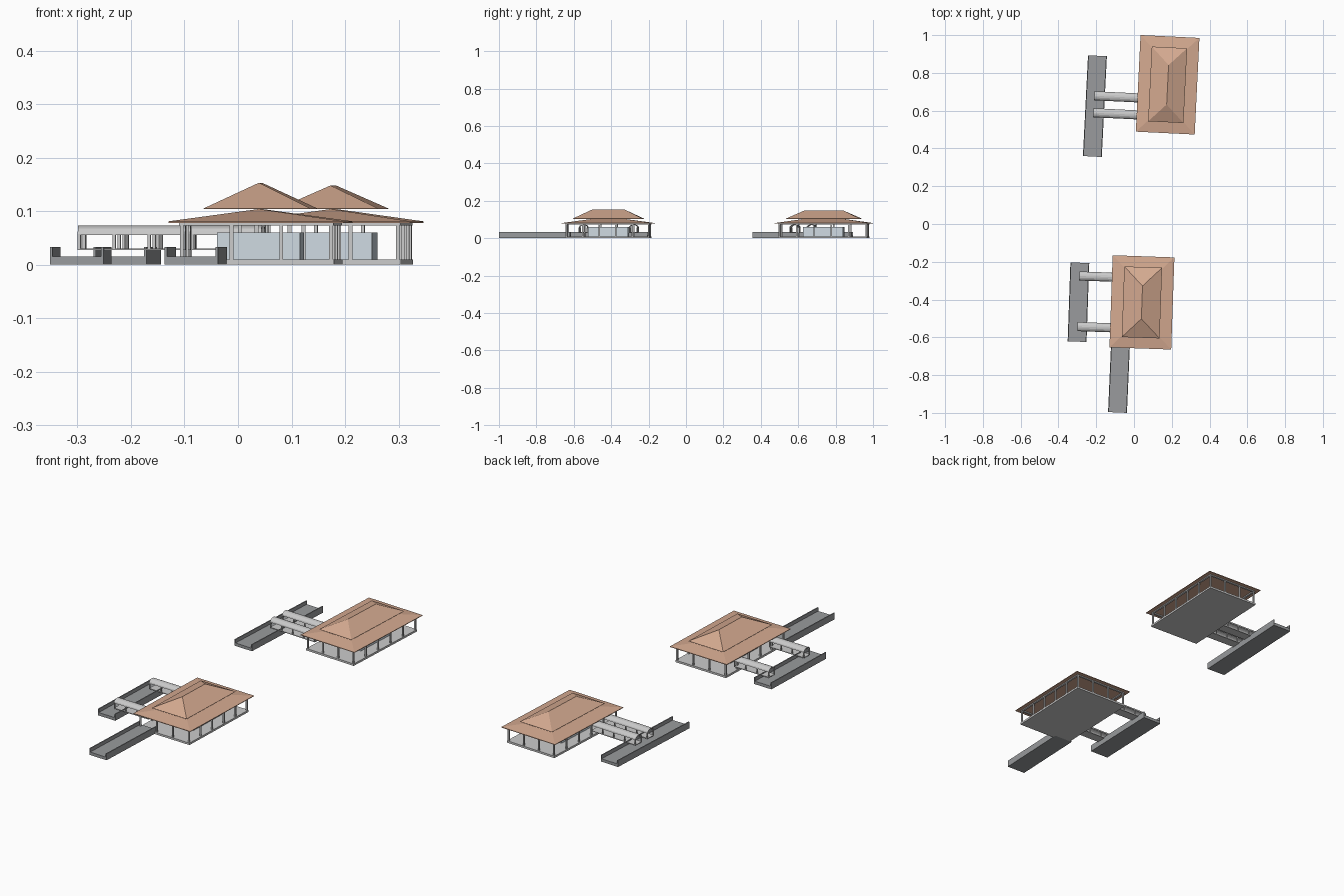
import bpy, bmesh, math
from mathutils import Matrix

if "Cube" in bpy.data.objects:
    bpy.data.objects.remove(bpy.data.objects["Cube"])


def material(name, rgb):
    m = bpy.data.materials.new(name)
    m.diffuse_color = (*rgb, 1)
    m.use_nodes = True
    m.node_tree.nodes["Principled BSDF"].inputs["Base Color"].default_value = m.diffuse_color
    return m


TILE = material("terracotta", (0.66, 0.40, 0.28))
GLASS = material("pale_glass", (0.62, 0.70, 0.76))
DARK = material("dark_concrete", (0.32, 0.33, 0.34))


def frame(x, y, degrees):
    return Matrix.Translation((x, y, 0)) @ Matrix.Rotation(math.radians(degrees), 4, 'Z')


def finish(name, bm, mat_frame, mat=None):
    bmesh.ops.recalc_face_normals(bm, faces=bm.faces)
    me = bpy.data.meshes.new(name)
    bm.to_mesh(me)
    bm.free()
    ob = bpy.data.objects.new(name, me)
    ob.matrix_world = mat_frame
    if mat:
        me.materials.append(mat)
    bpy.context.collection.objects.link(ob)
    return ob


def add_box(bm, x0, x1, y0, y1, z0, z1):
    m = Matrix.Translation(((x0 + x1) / 2, (y0 + y1) / 2, (z0 + z1) / 2))
    m = m @ Matrix.Diagonal((x1 - x0, y1 - y0, z1 - z0, 1))
    bmesh.ops.create_cube(bm, size=1, matrix=m)


def boxes(name, fr, items, mat=None):
    bm = bmesh.new()
    for b in items:
        add_box(bm, *b)
    return finish(name, bm, fr, mat)


def hip_roof(name, fr, hx, hy, z0, z1, rim):
    # rectangular eave with a thin rim, rising to a ridge along y
    bm = bmesh.new()
    corners = [(-hx, -hy), (hx, -hy), (hx, hy), (-hx, hy)]
    lo = [bm.verts.new((x, y, z0 - rim)) for x, y in corners]
    up = [bm.verts.new((x, y, z0)) for x, y in corners]
    a = bm.verts.new((0, -(hy - hx), z1))
    b = bm.verts.new((0, hy - hx, z1))
    bm.faces.new(lo)
    for i in range(4):
        j = (i + 1) % 4
        bm.faces.new((lo[i], lo[j], up[j], up[i]))
    bm.faces.new((up[0], up[1], a))
    bm.faces.new((up[1], up[2], b, a))
    bm.faces.new((up[2], up[3], b))
    bm.faces.new((up[3], up[0], a, b))
    finish(name, bm, fr, TILE)


def pavilion(tag, fr, rx, ry, ux, uy, peak):
    sx, sy = rx - 0.018, ry - 0.018
    boxes(tag + "_floor_slab", fr, [(-sx, sx, -sy, sy, 0, 0.01)])
    # columns around the edge: four across, six along
    cx, cy, r = sx - 0.006, sy - 0.006, 0.0035
    spots = [(-cx + 2 * cx * i / 3, -cy + 2 * cy * j / 5)
             for i in range(4) for j in range(6) if i in (0, 3) or j in (0, 5)]
    boxes(tag + "_columns", fr,
          [(x - r, x + r, y - r, y + r, 0.01, 0.074) for x, y in spots])
    # ring beam under the eaves
    w = 0.005
    boxes(tag + "_ring_beam", fr,
          [(s * cx - w, s * cx + w, -cy - w, cy + w, 0.073, 0.0785) for s in (-1, 1)] +
          [(-cx + w, cx - w, s * cy - w, s * cy + w, 0.073, 0.0785) for s in (-1, 1)])
    boxes(tag + "_glass_hall", fr, [(-0.078, 0.078, -0.107, 0.107, 0.01, 0.06)], GLASS)
    hip_roof(tag + "_lower_roof", fr, rx, ry, 0.081, 0.104, 0.003)
    hip_roof(tag + "_upper_roof", fr, ux, uy, 0.105, peak, 0.001)


def platform(name, fr, hx, hy):
    # base deck with a low parapet along both sides
    t = 0.005
    boxes(name, fr, [(-hx, hx, -hy, hy, 0, 0.015),
                     (-hx, -hx + t, -hy, hy, 0.015, 0.033),
                     (hx - t, hx, -hy, hy, 0.015, 0.033)], DARK)


def walkway(tag, fr, x0, x1, y):
    hw, n, t = 0.024, 8, 0.002
    boxes(tag + "_deck", fr, [(x0, x1, y - hw, y + hw, 0.027, 0.030)])
    # posts in pairs
    count = max(2, round((x1 - x0) / 0.064)) + 1
    r = 0.0025
    items = []
    for i in range(count):
        x = x0 + r + (x1 - x0 - 2 * r) * i / (count - 1)
        for s in (-1, 1):
            yy = y + s * (hw - r)
            items.append((x - r, x + r, yy - r, yy + r, 0.030, 0.057))
    boxes(tag + "_posts", fr, items)
    # barrel vault shell
    bm = bmesh.new()
    rings = []
    for x in (x0, x1):
        for d in (0, t):
            rings.append([bm.verts.new((x, y + (hw - d) * math.cos(math.pi * k / n),
                                        0.055 + (0.018 - d) * math.sin(math.pi * k / n)))
                          for k in range(n + 1)])
    o0, i0, o1, i1 = rings
    for p, q in ((o0, o1), (i0, i1), (o0, i0), (o1, i1)):
        for k in range(n):
            bm.faces.new((p[k], p[k + 1], q[k + 1], q[k]))
    for k in (0, n):
        bm.faces.new((o0[k], o1[k], i1[k], i0[k]))
    finish(tag + "_vault", bm, fr)


# north station
north = frame(0.178, 0.737, -2.8)
pavilion("north", north, 0.156, 0.256, 0.0935, 0.198, 0.148)
platform("north_platform", frame(-0.207, 0.624, -2.9), 0.05, 0.267)
for i, y in enumerate((-0.077, -0.167)):
    walkway("north_walkway_%d" % (i + 1), north, -0.385, -0.125, y)

# south station
south = frame(0.042, -0.415, -2.0)
pavilion("south", south, 0.1635, 0.244, 0.1, 0.187, 0.153)
platform("south_platform", frame(-0.294, -0.414, -2.0), 0.05, 0.209)
platform("south_front_platform", frame(-0.079, -0.808, -2.5), 0.05, 0.19)
for i, y in enumerate((0.128, -0.14)):
    walkway("south_walkway_%d" % (i + 1), south, -0.336, -0.135, y)
